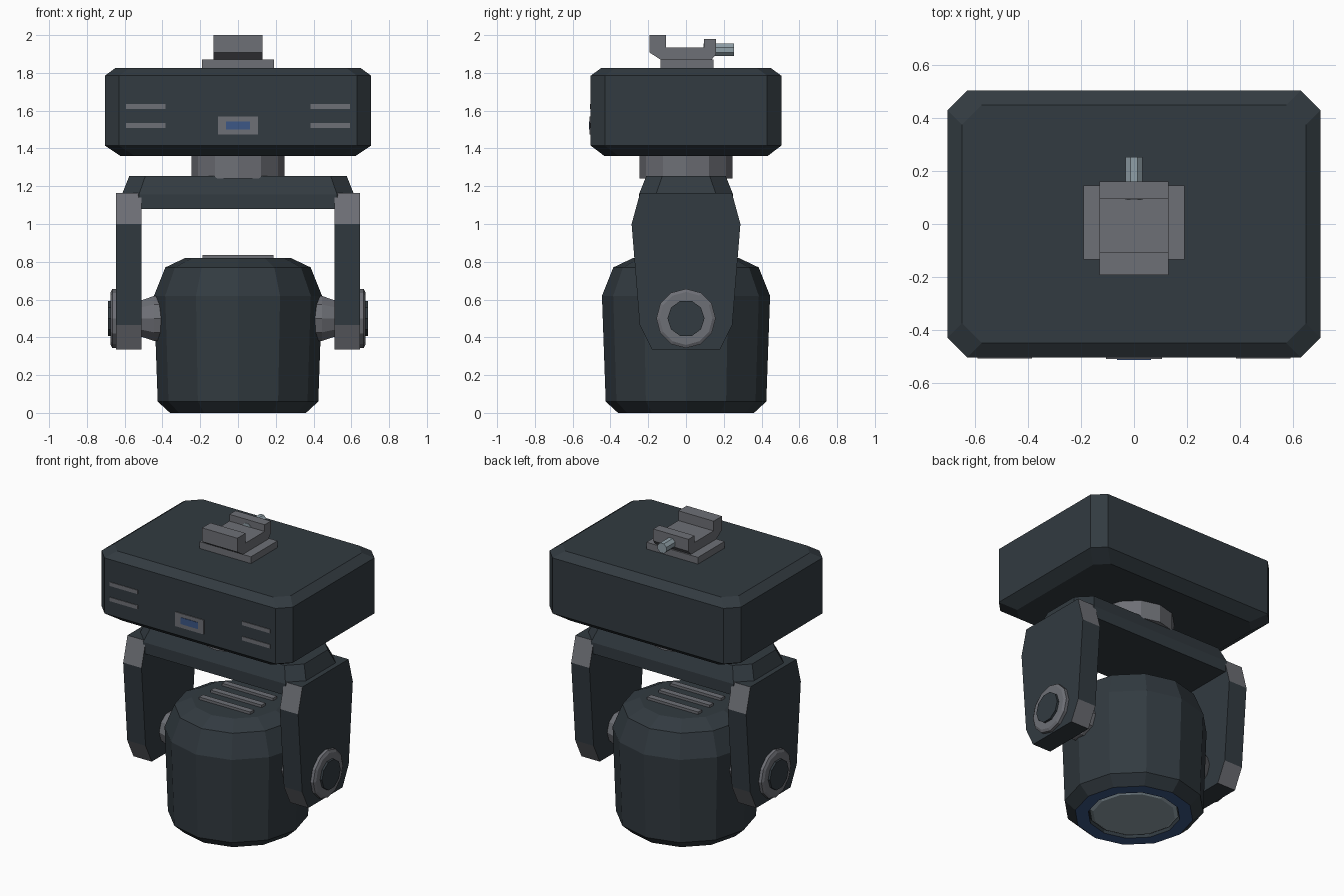
import bpy, bmesh, math
from mathutils import Vector

if "Cube" in bpy.data.objects:
    bpy.data.objects.remove(bpy.data.objects["Cube"])


def material(name, rgb):
    m = bpy.data.materials.new(name)
    m.diffuse_color = (*rgb, 1)
    m.use_nodes = True
    m.node_tree.nodes["Principled BSDF"].inputs["Base Color"].default_value = m.diffuse_color
    return m


DARK = material("dark slate", (0.032, 0.043, 0.052))
GREY = material("mid grey", (0.155, 0.16, 0.18))
BLUE = material("blue", (0.045, 0.095, 0.24))
GLASS = material("pale steel", (0.28, 0.35, 0.39))


def loft(name, sections, mats, rule=None):
    """Bridge equal-length closed sections, cap both ends, colour by rule."""
    bm = bmesh.new()
    rings = [[bm.verts.new(p) for p in s] for s in sections]
    n = len(rings[0])
    for a, b in zip(rings, rings[1:]):
        for i in range(n):
            j = (i + 1) % n
            bm.faces.new((a[i], a[j], b[j], b[i]))
    bm.faces.new(rings[0][::-1])
    bm.faces.new(rings[-1])
    bmesh.ops.recalc_face_normals(bm, faces=bm.faces)
    bm.normal_update()
    if rule:
        for f in bm.faces:
            f.material_index = rule(f)
    me = bpy.data.meshes.new(name)
    bm.to_mesh(me)
    bm.free()
    for m in mats:
        me.materials.append(m)
    ob = bpy.data.objects.new(name, me)
    bpy.context.collection.objects.link(ob)
    return ob


def octagon(hx, hy, c, z):
    """Rectangle with cut corners."""
    return [(hx, hy - c, z), (hx - c, hy, z), (c - hx, hy, z), (-hx, hy - c, z),
            (-hx, c - hy, z), (c - hx, -hy, z), (hx - c, -hy, z), (hx, c - hy, z)]


def box(name, lo, hi, mat):
    sec = [[(lo[0], lo[1], z), (hi[0], lo[1], z), (hi[0], hi[1], z), (lo[0], hi[1], z)]
           for z in (lo[2], hi[2])]
    return loft(name, sec, [mat])


def turned(name, profile, n, mats, axis="Z", at=(0, 0, 0), rule=None, phase=0):
    """Revolve (radius, distance) points about an axis through 'at'."""
    secs = []
    for r, d in profile:
        ring = []
        for i in range(n):
            t = phase + 2 * math.pi * i / n
            u, v = r * math.cos(t), r * math.sin(t)
            p = {"X": (d, u, v), "Y": (u, d, v), "Z": (u, v, d)}[axis]
            ring.append(Vector(p) + Vector(at))
        secs.append(ring)
    return loft(name, secs, mats, rule)


# Ceiling base housing with bevelled edges
loft("base_housing", [octagon(0.622, 0.432, 0.075, 1.36), octagon(0.705, 0.505, 0.075, 1.415),
                      octagon(0.705, 0.505, 0.075, 1.785), octagon(0.65, 0.45, 0.075, 1.825)], [DARK])

# Front display and vent strips
box("display_frame", (-0.105, -0.511, 1.473), (0.105, -0.503, 1.568), GREY)
box("display_screen", (-0.064, -0.514, 1.499), (0.064, -0.509, 1.543), BLUE)
for side in (-1, 1):
    for z in (1.522, 1.623):
        x0, x1 = sorted((side * 0.385, side * 0.592))
        box("front_vent", (x0, -0.509, z - 0.013), (x1, -0.503, z + 0.013), GREY)

# Mounting clamp on the top
box("clamp_plate", (-0.19, -0.135, 1.82), (0.19, 0.145, 1.87), GREY)
jaw = [(-0.135, 1.87), (0.135, 1.87), (0.16, 1.90), (0.16, 1.98), (0.095, 1.98),
       (0.095, 1.935), (-0.105, 1.935), (-0.105, 2.0), (-0.193, 2.0), (-0.193, 1.908)]
loft("clamp_jaw", [[(x, y, z) for y, z in jaw] for x in (-0.13, 0.13)], [GREY])
turned("clamp_screw", [(0.035, 0.092), (0.035, 0.253)], 8, [GLASS], "Y", (0, 0, 1.922), phase=math.pi / 8)

# Pan bearing
turned("pan_neck", [(0.245, 1.24), (0.245, 1.37)], 12, [GREY])

# Yoke crossbar
loft("yoke_crossbar", [octagon(0.615, 0.25, 0.09, 1.08), octagon(0.615, 0.25, 0.09, 1.155),
                       octagon(0.575, 0.21, 0.085, 1.255)], [DARK])

# Yoke arms with grey sloping ends, and tilt pivots
half = [(0.18, 0.335), (0.245, 0.465), (0.288, 1.0), (0.243, 1.165)]
arm = half + [(-y, z) for y, z in reversed(half)]


def arm_rule(f):
    z = f.calc_center_median().z
    return int(abs(f.normal.y) > 0.5 and (z < 0.465 or z > 1.0))


for side in (-1, 1):
    loft("yoke_arm", [[(side * x, y, z) for y, z in arm] for x in (0.51, 0.645)],
         [DARK, GREY], arm_rule)
    turned("pivot_ring", [(0.157, side * 0.64), (0.157, side * 0.665), (0.14, side * 0.674)],
           12, [GREY], "X", (0, 0, 0.5))
    turned("pivot_cap", [(0.098, side * 0.66), (0.098, side * 0.688)],
           10, [DARK], "X", (0, 0, 0.5))
    turned("pivot_hub", [(0.125, side * 0.38), (0.125, side * 0.445), (0.1, side * 0.515)],
           10, [GREY], "X", (0, 0, 0.5))


# Lamp head with a blue lens surround and recessed opening
def head_rule(f):
    return int(f.normal.z < -0.99 and f.calc_center_median().z < 0.001)


def head_faces(f):
    z = f.calc_center_median().z
    return 1 if z < 0.001 else 0


turned("lamp_head", [(0.28, 0.03), (0.28, 0.0), (0.36, 0.0), (0.425, 0.06), (0.445, 0.62),
                     (0.385, 0.77), (0.28, 0.82)], 12, [DARK, BLUE], rule=head_faces)
turned("lens", [(0.25, 0.005), (0.272, 0.018), (0.272, 0.035)], 12, [GLASS])

# Cooling strips on the head
for y in (-0.12, 0, 0.12):
    box("head_vent", (-0.188, y - 0.02, 0.815), (0.188, y + 0.02, 0.837), GREY)
